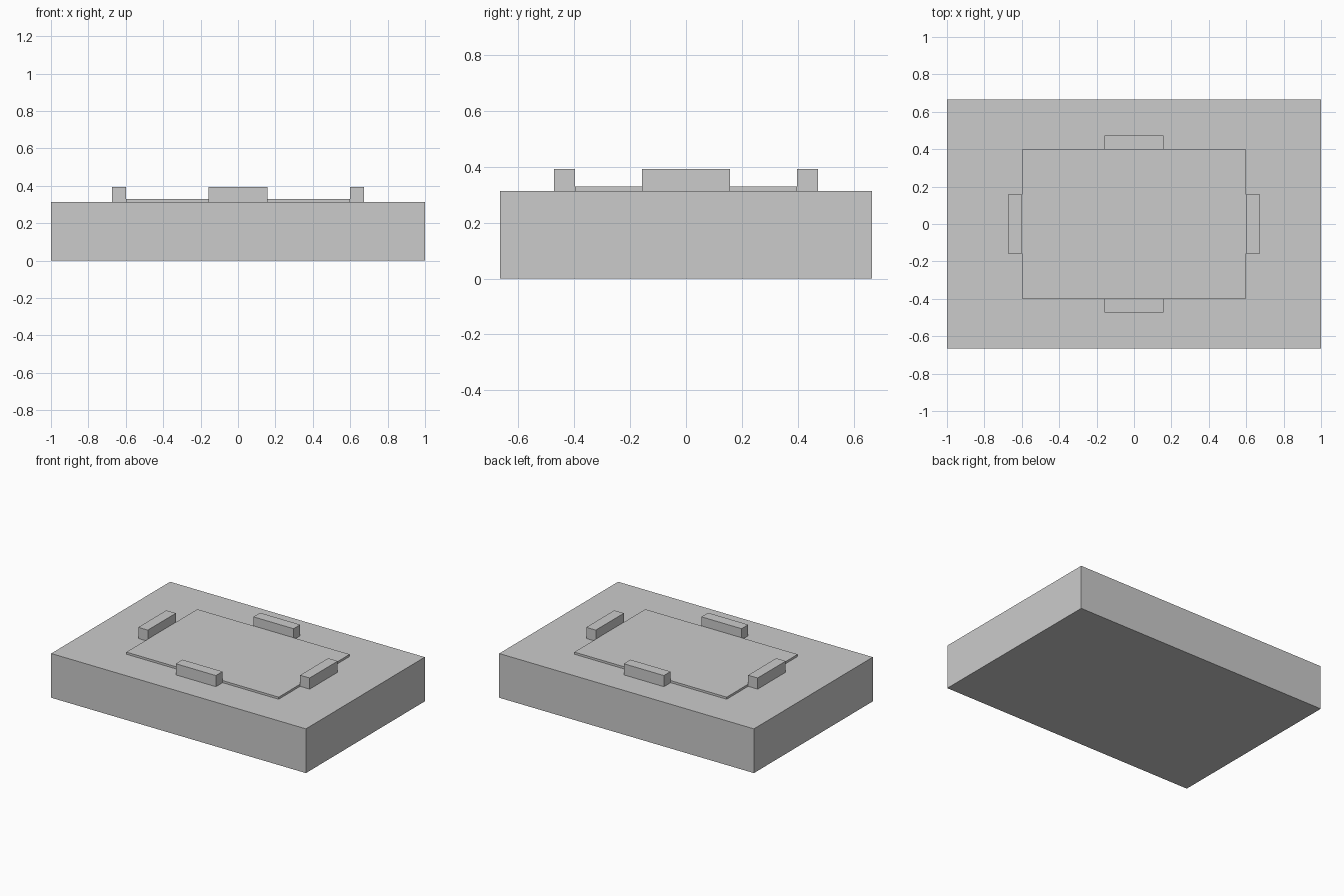
import bpy

cube = bpy.data.objects.get("Cube")
if cube:
    bpy.data.objects.remove(cube, do_unlink=True)

# Single plain grey material
grey = bpy.data.materials.new("plain_grey")
grey.use_nodes = True
colour = (0.6, 0.6, 0.6, 1.0)
grey.diffuse_color = colour
grey.node_tree.nodes["Principled BSDF"].inputs["Base Color"].default_value = colour


def box(name, x, y, bottom, size):
    """Add a box centred on x, y that stands on the given height."""
    bpy.ops.mesh.primitive_cube_add(size=1, location=(x, y, bottom + size[2] / 2))
    part = bpy.context.object
    part.name = name
    part.scale = size
    bpy.ops.object.transform_apply(location=False, rotation=False, scale=True)
    part.data.materials.append(grey)
    return part


BASE_TOP = 0.314
PLATE_X, PLATE_Y = 0.598, 0.398   # half sizes of the raised plate
LENGTH, DEPTH, HEIGHT = 0.315, 0.075, 0.079

# Base slab and thin raised plate
box("base_slab", 0, 0, 0, (2, 1.333, BASE_TOP))
box("top_plate", 0, 0, BASE_TOP, (2 * PLATE_X, 2 * PLATE_Y, 0.015))

# Locating blocks, one against the middle of each plate edge
for side, sign in (("left", 1), ("right", -1)):
    box(side + "_block", sign * (PLATE_X + DEPTH / 2), 0, BASE_TOP, (DEPTH, LENGTH, HEIGHT))
for side, sign in (("back", 1), ("front", -1)):
    box(side + "_block", 0, sign * (PLATE_Y + DEPTH / 2), BASE_TOP, (LENGTH, DEPTH, HEIGHT))
